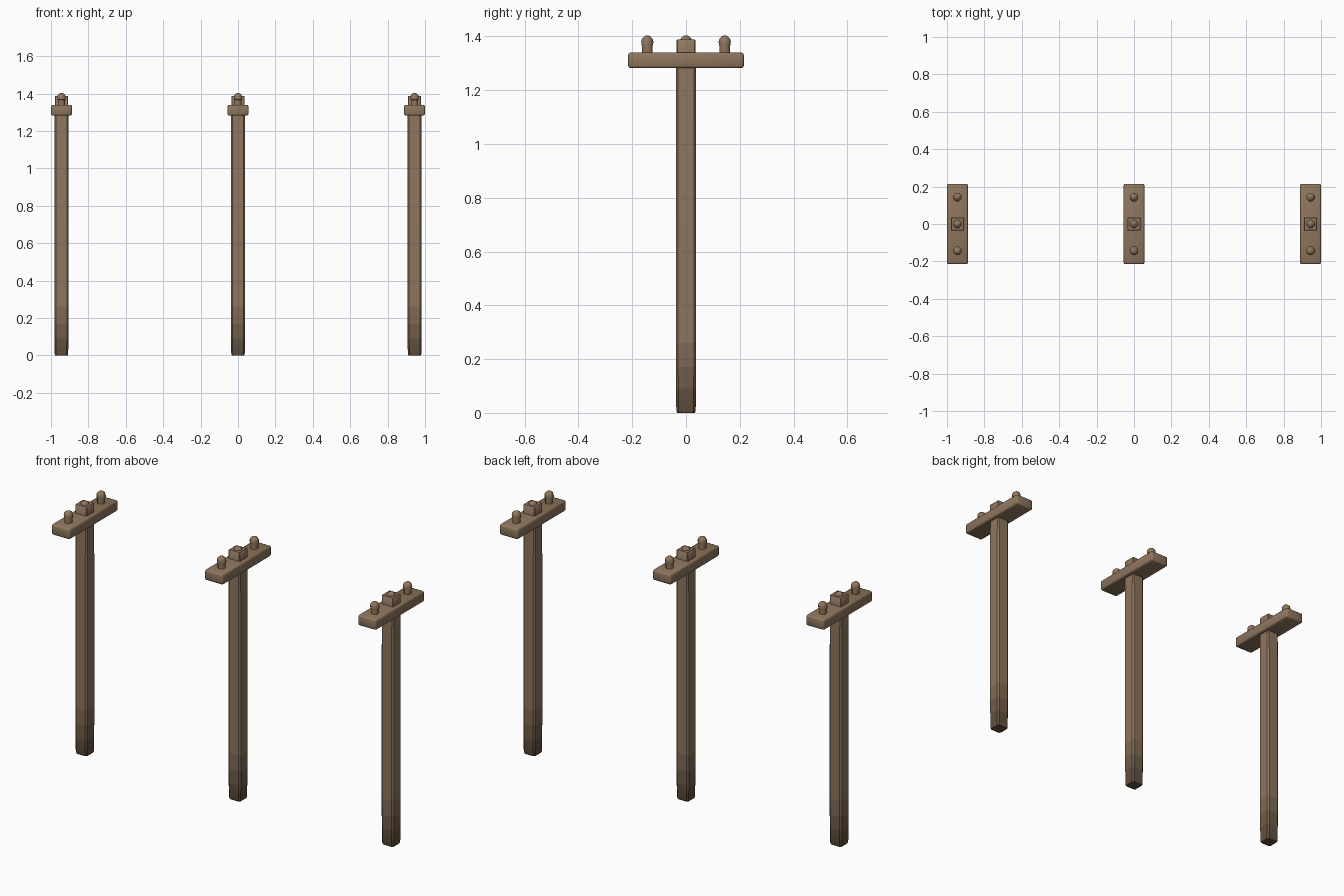
import bpy, bmesh, math

if "Cube" in bpy.data.objects:
    bpy.data.objects.remove(bpy.data.objects["Cube"])

SPACING = 0.944


def make_mat(name, shade):
    m = bpy.data.materials.new(name)
    m.diffuse_color = (0.27 * shade, 0.18 * shade, 0.11 * shade, 1)
    m.use_nodes = True
    m.node_tree.nodes["Principled BSDF"].inputs["Base Color"].default_value = m.diffuse_color
    return m


wood = make_mat("wood", 1.0)
# damp wood, darker towards the ground
damp = [make_mat("damp_wood_%d" % i, s) for i, s in enumerate((0.45, 0.6, 0.8))]


def finish(bm, name, mats, angle=40):
    bmesh.ops.recalc_face_normals(bm, faces=bm.faces)
    me = bpy.data.meshes.new(name)
    bm.to_mesh(me)
    bm.free()
    for m in mats:
        me.materials.append(m)
    ob = bpy.data.objects.new(name, me)
    bpy.context.collection.objects.link(ob)
    bpy.ops.object.select_all(action='DESELECT')
    ob.select_set(True)
    bpy.context.view_layer.objects.active = ob
    bpy.ops.object.shade_smooth_by_angle(angle=math.radians(angle))
    return ob


def loft(bm, rings):
    """Join rings of points into a closed solid."""
    vs = [[bm.verts.new(p) for p in r] for r in rings]
    n = len(vs[0])
    for k, (a, b) in enumerate(zip(vs, vs[1:])):
        for i in range(n):
            j = (i + 1) % n
            f = bm.faces.new((a[i], a[j], b[j], b[i]))
            f.material_index = max(0, 4 - k) if 1 <= k <= 3 else (3 if k == 0 else 0)
    bm.faces.new(vs[0][::-1]).material_index = 3
    bm.faces.new(vs[-1])


def chamfered_square(x, h, c, z):
    d = h - c
    pts = [(h, -d), (h, d), (d, h), (-d, h), (-h, d), (-h, -d), (-d, -h), (d, -h)]
    return [(x + px, py, z) for px, py in pts]


def post(name, x):
    # slightly swollen post with eased corners, squarer at the head
    bm = bmesh.new()
    profile = [(0, 0.033, 0.008), (0.008, 0.036, 0.008), (0.09, 0.0375, 0.009),
               (0.17, 0.038, 0.009), (0.26, 0.038, 0.009), (1.08, 0.038, 0.009),
               (1.29, 0.0365, 0.007), (1.33, 0.0355, 0.003),
               (1.385, 0.035, 0.003), (1.388, 0.033, 0.003)]
    loft(bm, [chamfered_square(x, h, c, z) for z, h, c in profile])
    finish(bm, name, [wood, damp[2], damp[1], damp[0]])


def crossbar(name, x):
    # rounded plank
    bm = bmesh.new()
    bmesh.ops.create_cube(bm, size=1)
    for v in bm.verts:
        v.co = (x + v.co.x * 0.112, v.co.y * 0.43, 1.311 + v.co.z * 0.058)
    bmesh.ops.bevel(bm, geom=bm.edges[:], offset=0.009, segments=2,
                    profile=0.5, affect='EDGES')
    finish(bm, name, [wood], 50)


def peg(name, x, y):
    # short stem with a rounded cap
    bm = bmesh.new()
    profile = [(1.33, 0.021), (1.366, 0.021), (1.367, 0.0235), (1.382, 0.0245),
               (1.392, 0.021), (1.4, 0.013), (1.404, 0.004)]
    n = 8
    loft(bm, [[(x + r * math.cos(math.tau * (i + 0.5) / n),
                y + r * math.sin(math.tau * (i + 0.5) / n), z)
               for i in range(n)] for z, r in profile])
    for f in bm.faces:
        f.material_index = 0
    finish(bm, name, [wood], 50)


for side, x in (("left", -SPACING), ("middle", 0), ("right", SPACING)):
    post(side + "_post", x)
    crossbar(side + "_crossbar", x)
    for label, y in (("front", -0.144), ("centre", 0), ("back", 0.144)):
        peg("%s_%s_peg" % (side, label), x, y)
